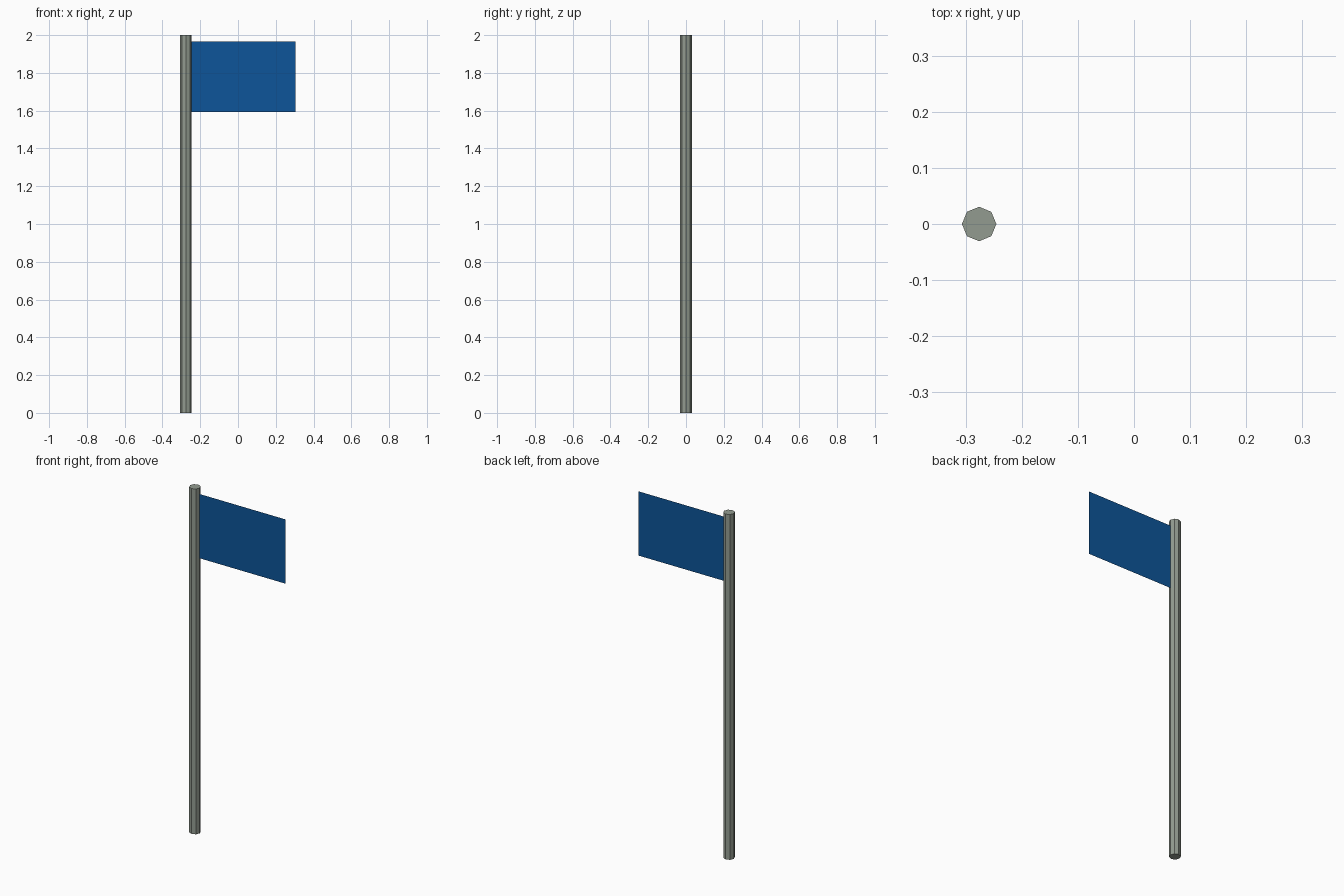
import bpy, bmesh

if "Cube" in bpy.data.objects:
    bpy.data.objects.remove(bpy.data.objects["Cube"])

POLE_X, POLE_R, HEIGHT = -0.276, 0.0307, 2.0


def paint(obj, name, rgb):
    mat = bpy.data.materials.new(name)
    mat.diffuse_color = (*rgb, 1.0)
    mat.use_nodes = True
    mat.node_tree.nodes["Principled BSDF"].inputs["Base Color"].default_value = mat.diffuse_color
    obj.data.materials.append(mat)


# Octagonal pole, corners on the x and y axes
bpy.ops.mesh.primitive_cylinder_add(vertices=8, radius=POLE_R, depth=HEIGHT,
                                    location=(POLE_X, 0, HEIGHT / 2))
pole = bpy.context.object
pole.name = "pole"
paint(pole, "grey_green", (0.29, 0.33, 0.28))

# Flag: a single flat sheet, its hoist edge tucked just inside the pole
left, right, bottom, top = POLE_X + POLE_R - 0.003, 0.304, 1.593, 1.965
mesh = bpy.data.meshes.new("flag")
bm = bmesh.new()
corners = [(left, bottom), (right, bottom), (right, top), (left, top)]
bm.faces.new([bm.verts.new((x, 0, z)) for x, z in corners])
bm.to_mesh(mesh)
bm.free()
flag = bpy.data.objects.new("flag", mesh)
bpy.context.collection.objects.link(flag)
paint(flag, "blue", (0.004, 0.09, 0.32))
